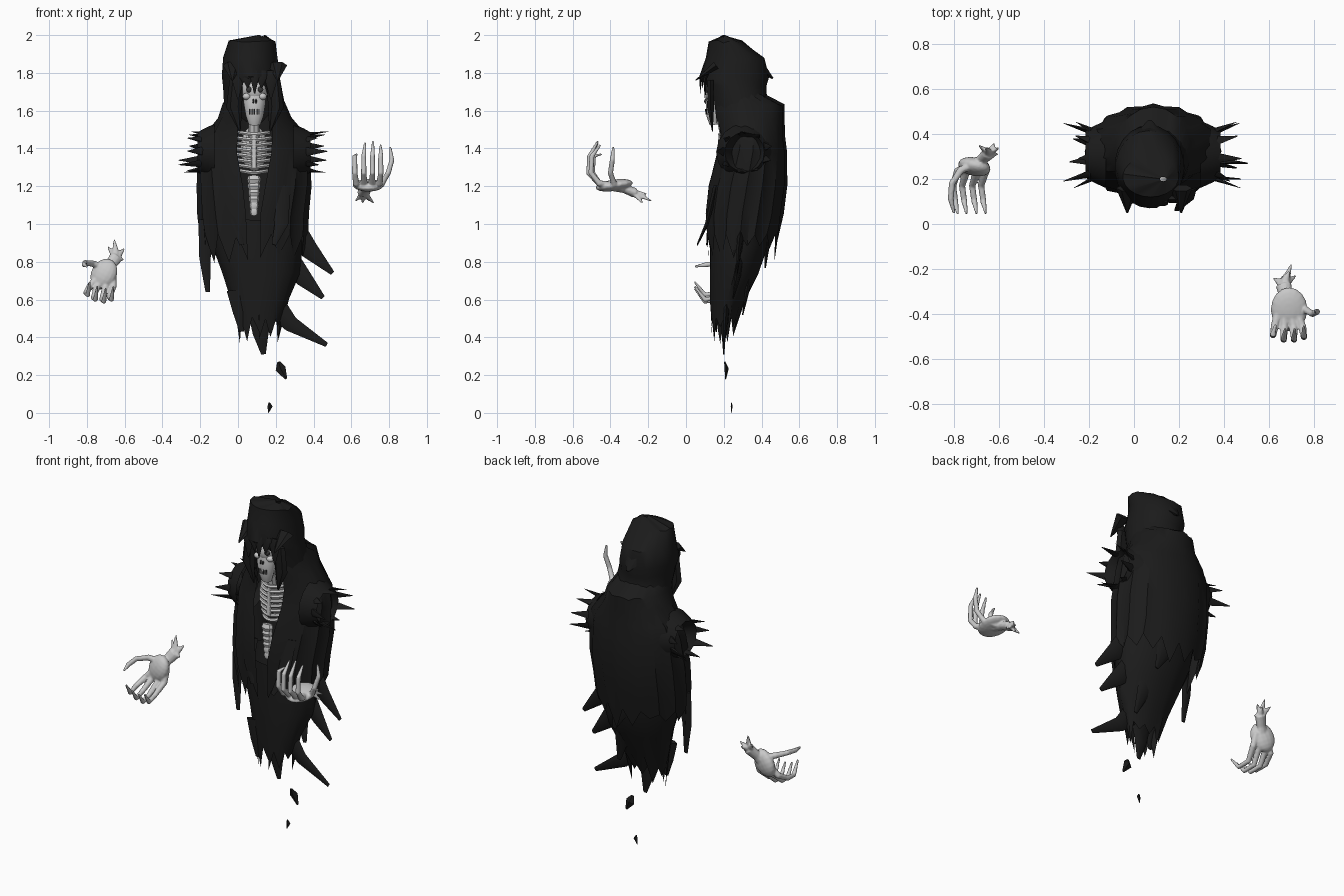
import bpy, bmesh, math, random
from mathutils import Vector, Matrix

random.seed(4)
cube = bpy.data.objects.get("Cube")
if cube:
    bpy.data.objects.remove(cube)


def material(name, value):
    m = bpy.data.materials.new(name)
    m.use_nodes = True
    col = (value, value, value, 1)
    m.diffuse_color = col
    bsdf = m.node_tree.nodes["Principled BSDF"]
    bsdf.inputs["Base Color"].default_value = col
    bsdf.inputs["Roughness"].default_value = 0.9
    return m


CLOTH = material("black cloth", 0.011)
BONE = material("pale bone", 0.58)
HOLLOW = material("dark hollow", 0.04)


def finish(name, bm, mat, angle=40, voxel=0):
    bmesh.ops.remove_doubles(bm, verts=bm.verts, dist=0.0005)
    bmesh.ops.recalc_face_normals(bm, faces=bm.faces)
    me = bpy.data.meshes.new(name)
    bm.to_mesh(me)
    bm.free()
    me.materials.append(mat)
    ob = bpy.data.objects.new(name, me)
    bpy.context.collection.objects.link(ob)
    if voxel:
        r = ob.modifiers.new("fuse", "REMESH")
        r.mode, r.voxel_size, r.use_smooth_shade = "VOXEL", voxel, True
        s = ob.modifiers.new("soften", "SMOOTH")
        s.iterations = 2
    else:
        bpy.ops.object.select_all(action="DESELECT")
        ob.select_set(True)
        bpy.context.view_layer.objects.active = ob
        bpy.ops.object.shade_smooth_by_angle(angle=math.radians(angle))
    return ob


def skin_rows(bm, rows, closed):
    """Bridge equal-length rows of points with quads."""
    vs = [[bm.verts.new(p) for p in row] for row in rows]
    n = len(vs[0])
    for a, b in zip(vs, vs[1:]):
        for i in range(n if closed else n - 1):
            j = (i + 1) % n
            bm.faces.new((a[i], a[j], b[j], b[i]))
    return vs


def tube(bm, pts, radii, flat=1.0, normal=(0, -1, 0), sides=8):
    """Tapered tube along points; flat squashes it along the normal."""
    pts = [Vector(p) for p in pts]
    rows = []
    for i, (p, r) in enumerate(zip(pts, radii)):
        t = (pts[min(i + 1, len(pts) - 1)] - pts[max(i - 1, 0)]).normalized()
        side = t.cross(Vector(normal)).normalized()
        up = side.cross(t)
        ring = [k * math.tau / sides for k in range(sides)]
        rows.append([p + side * r * math.cos(a) + up * r * flat * math.sin(a) for a in ring])
    vs = skin_rows(bm, rows, True)
    bm.faces.new(vs[0])
    bm.faces.new(vs[-1])


def ball(bm, loc, size, rot=Matrix(), seg=16):
    mat = Matrix.Translation(loc) @ rot.to_4x4() @ Matrix.Diagonal((*size, 1))
    bmesh.ops.create_uvsphere(bm, u_segments=seg, v_segments=seg // 2 + 2, radius=1, matrix=mat)


def drape(name, rings, cols, hem, fold=0.0):
    """Cloth loft: rings of z, cx, cy, rx, ry, front gap angle; ragged last row."""
    bm = bmesh.new()
    rows = []
    for k, (z, cx, cy, rx, ry, gap) in enumerate(rings):
        row = []
        for c in range(cols + 1):
            a = math.radians(gap + (360 - 2 * gap) * c / cols)
            f = 1 + fold * k / len(rings) * (1 if c % 2 else -1)
            drop = random.uniform(0.3, 1) * hem if k == len(rings) - 1 and c % 2 == 0 else 0
            wob = random.uniform(-0.008, 0.008) if 0 < c < cols else 0
            row.append((cx + rx * f * math.sin(a), cy - ry * f * math.cos(a), z - drop + wob))
        rows.append(row)
    skin_rows(bm, rows, False)
    return finish(name, bm, CLOTH)


# Hood, mantle and skirt
drape("hood", [
    (1.995, .13, .20, .015, .01, 0), (1.965, .075, .21, .125, .09, 0),
    (1.88, .065, .26, .145, .155, 0), (1.78, .068, .255, .155, .185, 0),
    (1.73, .075, .26, .155, .165, 26), (1.65, .085, .28, .16, .15, 30),
    (1.58, .085, .31, .17, .17, 30)], 22, 0.05)
drape("cloak", [
    (1.69, .085, .28, .14, .13, 36), (1.63, .085, .325, .17, .195, 34),
    (1.56, .088, .33, .195, .19, 30), (1.47, .09, .345, .27, .175, 20),
    (1.38, .085, .34, .29, .19, 19), (1.2, .085, .32, .295, .21, 12),
    (1.05, .08, .305, .285, .205, 8), (0.94, .085, .295, .275, .185, 7)], 30, 0.15, 0.05)
drape("skirt", [
    (1.02, .09, .29, .24, .16, 0), (.88, .105, .28, .235, .155, 0),
    (.74, .12, .255, .20, .13, 0), (.6, .115, .22, .15, .095, 0),
    (.5, .11, .2, .11, .065, 0)], 20, 0.13, 0.06)

# Long torn strips hanging from the cloak
bm = bmesh.new()
strips = [
    ([(.26, .3, 1.0), (.38, .28, .86), (.5, .27, .74)], .08),
    ([(.22, .3, .86), (.35, .27, .71), (.45, .25, .61)], .075),
    ([(.15, .22, .62), (.28, .21, .47), (.47, .2, .36)], .07),
    ([(.12, .2, .55), (.12, .2, .42), (.135, .2, .31)], .07),
    ([(0, .17, .65), (.01, .16, .53), (.02, .16, .43)], .06),
    ([(-.16, .25, 1.02), (-.175, .24, .82), (-.16, .23, .64)], .05),
    ([(.22, .16, 1.2), (.23, .11, 1.0), (.19, .06, .89)], .06),
    ([(-.02, .15, 1.15), (-.01, .12, 1.0), (.02, .11, .89)], .05),
    ([(.1, .42, 1.0), (.14, .43, .9), (.19, .42, .77)], .09),
    ([(.15, .36, .8), (.2, .33, .68), (.24, .3, .52)], .08)]
for pts, w in strips:
    tube(bm, pts, (w, w * .6, .012), .3, sides=6)
finish("torn_strips", bm, CLOTH)

# Hood fringe, corner points and hanging locks
bm = bmesh.new()
for x, tip, w in ((.0, 1.66, .035), (.05, 1.72, .028), (.088, 1.69, .022),
                  (.125, 1.72, .026), (.175, 1.66, .035)):
    y = .075 + abs(x - .085) * .3
    tube(bm, [(x, y + .015, 1.81), (x, y, 1.77), (x, y, tip)], (w, w, .003), .3, sides=6)
for s in (-1, 1):
    x = .09 + s * .1
    tube(bm, [(x + s * .02, .16, 1.84), (x + s * .02, .05, 1.76)], (.05, .004), .5, (0, 0, 1), 6)
    tube(bm, [(x, .13, 1.76), (x + s * .01, .13, 1.62), (x - s * .02, .14, 1.49)],
         (.035, .042, .004), .5, sides=6)
tube(bm, [(.07, .38, 1.84), (.07, .46, 1.77)], (.08, .01), .5, (0, 0, 1), 6)
finish("hood_fringe", bm, CLOTH)

# Torn sleeve openings with spiky rims
for label, s in (("left", 1), ("right", -1)):
    bm = bmesh.new()
    rows = []
    for reach, rad in ((.21, .15), (.265, .125), (.3, .105), (.25, .07), (.2, .05)):
        rows.append([(.085 + s * reach, .31 + rad * math.cos(a), 1.38 + rad * math.sin(a))
                     for a in (k * math.tau / 16 for k in range(16))])
    skin_rows(bm, rows, True)
    for k in range(9):
        a = k * math.tau / 9 + .3
        c, d = math.cos(a), math.sin(a)
        length = random.uniform(.33, .4)
        tube(bm, [(.085 + s * .25, .31 + .1 * c, 1.38 + .095 * d),
                  (.085 + s * length, .31 + .15 * c, 1.38 + .11 * d)],
             (.032, .002), .4, (0, c, d), 5)
    finish(label + "_sleeve", bm, CLOTH)

# Loose scraps below the hem
bm = bmesh.new()
tube(bm, [(.215, .205, .27), (.225, .215, .235), (.255, .21, .18)], (.008, .028, .006), .4, sides=4)
tube(bm, [(.165, .24, .055), (.17, .242, .035), (.16, .24, 0)], (.004, .013, .002), .4, sides=4)
finish("cloth_scraps", bm, CLOTH, 10)

# Rib cage with breastbone and spine
bm = bmesh.new()
ball(bm, (.085, .25, 1.4), (.072, .055, .12))
tube(bm, [(.085, .25, 1.3), (.085, .22, 1.42), (.085, .19, 1.56)], (.03, .03, .028))
for k in range(8):
    z = 1.27 + k * .029
    w = .058 + .034 * math.sin(math.pi * (k + 1) / 10)
    arc = [math.radians(a) for a in range(-90, 91, 20)]
    tube(bm, [(.085 + w * math.sin(a), .25 - .07 * math.cos(a), z + .012 * abs(math.sin(a)))
              for a in arc], [.011] * len(arc), 1, (0, 0, 1), 6)
tube(bm, [(.085, .18, 1.47), (.085, .175, 1.3)], (.014, .016), .6)
for k in range(6):
    z = 1.065 + k * .034
    w = .022 + k * .003
    tube(bm, [(.085, .165, z - .018), (.085, .16, z), (.085, .165, z + .018)],
         (w * .85, w, w * .85), .7)
finish("rib_cage", bm, BONE)

# Skull with jaw, sockets and teeth gaps
bm = bmesh.new()
ball(bm, (.088, .19, 1.71), (.072, .09, .085))
tube(bm, [(.088, .165, 1.72), (.088, .15, 1.64), (.088, .145, 1.57), (.088, .15, 1.525)],
     (.062, .058, .046, .03), .8, sides=12)
for s in (-1, 1):
    ball(bm, (.088 + s * .042, .125, 1.675), (.022, .02, .018))
finish("skull", bm, BONE, 60)
bm = bmesh.new()
for s in (-1, 1):
    ball(bm, (.088 + s * .03, .112, 1.712), (.017, .012, .016), seg=10)
    ball(bm, (.088 + s * .007, .104, 1.65), (.005, .008, .012), seg=8)
for k in range(-3, 4):
    tube(bm, [(.088 + k * .009, .103 + abs(k) * .002, 1.608),
              (.088 + k * .009, .105 + abs(k) * .002, 1.58)], (.002, .002), sides=5)
finish("face_hollows", bm, HOLLOW)


def hand(name, wrist, palm, size, rot, fingers, frays, normal):
    """Fused bony hand: palm, five fingers and a torn wrist stump."""
    bm = bmesh.new()
    ball(bm, palm, size, rot)
    tube(bm, [wrist, Vector(wrist).lerp(Vector(palm), .5), palm], (.036, .03, .045), .75, normal, 10)
    for pts in fingers:
        radii = (.02, .018, .015, .014, .006)
        tube(bm, pts, radii[-len(pts):], 1, (1, .1, .1), 8)
    for tip in frays:
        tube(bm, [Vector(wrist).lerp(Vector(palm), .1), Vector(wrist).lerp(Vector(tip), .4), tip],
             (.026, .018, .005), .7, normal, 6)
    finish(name, bm, BONE, 60, .0055)


# Raised left hand, palm up with curled fingers
hand("left_hand", (.665, -.27, 1.165), (.69, -.38, 1.205), (.082, .1, .03),
     Matrix.Rotation(.15, 3, "X"),
     [[(.68 + f * .5, -.36, 1.2), (.69 + f, -.46, 1.215), (.69 + f * 1.1, -.515 + d, 1.27),
       (.69 + f * 1.1, -.51 + d, 1.36), (.695 + f, -.465 + d, 1.44 - h)]
      for f, d, h in ((-.065, .02, .07), (-.022, .0, .01), (.02, 0, 0), (.06, .012, .02))]
     + [[(.7, -.34, 1.19), (.76, -.38, 1.21), (.795, -.40, 1.27), (.815, -.39, 1.34), (.805, -.385, 1.41)]],
     [(.7, -.18, 1.12), (.62, -.24, 1.12), (.66, -.23, 1.11), (.72, -.23, 1.11), (.69, -.21, 1.16)],
     (0, 0, 1))

# Lowered right hand, fingers curling forward
hand("right_hand", (-.645, .315, .825), (-.71, .255, .735), (.07, .04, .085),
     Matrix.Rotation(.5, 3, "Y") @ Matrix.Rotation(-.3, 3, "Z"),
     [[(-.7 + f * .5, .26, .74), (-.735 + f, .235, .67), (-.755 + f, .17, .60 + h),
       (-.745 + f, .1, .59 + h), (-.735 + f, .045, .66 + h)]
      for f, h in ((-.05, .035), (-.01, .01), (.035, 0), (.075, .01))]
     + [[(-.7, .27, .77), (-.77, .24, .79), (-.81, .18, .795), (-.815, .11, .785), (-.80, .045, .775)]],
     [(-.655, .34, .92), (-.6, .34, .87), (-.605, .31, .81), (-.69, .35, .88), (-.62, .36, .85)],
     (0, -1, 0))
